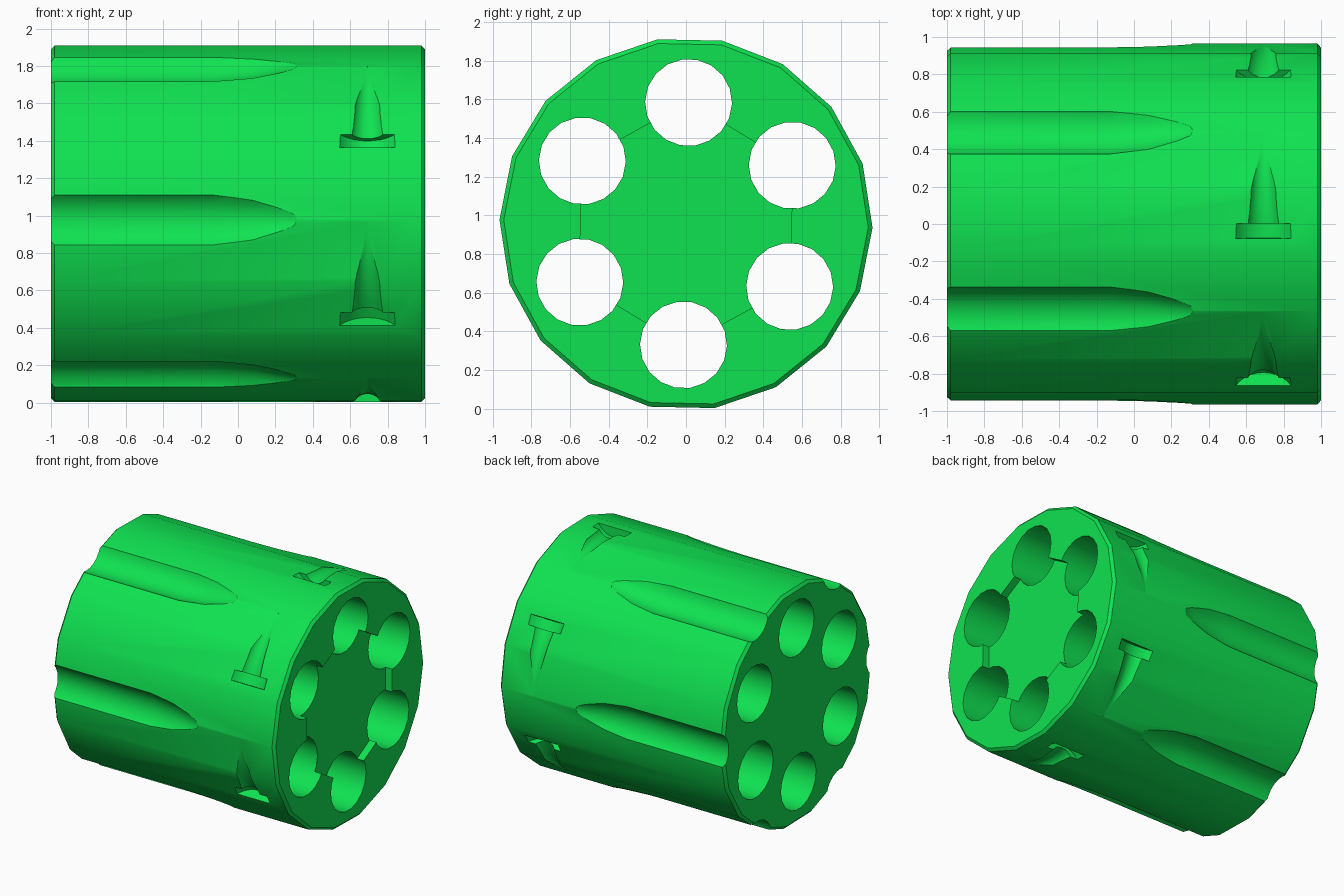
import bpy, bmesh, math
from mathutils import Vector

if "Cube" in bpy.data.objects:
    bpy.data.objects.remove(bpy.data.objects["Cube"])

CZ = 0.957                      # height of the axis
R = 0.965                       # outer radius
TILT = math.radians(-1.2)       # slight roll of the whole part
X = Vector((1, 0, 0))

green = bpy.data.materials.new("bright green")
green.diffuse_color = (0.005, 0.76, 0.082, 1)
green.use_nodes = True
green.node_tree.nodes["Principled BSDF"].inputs["Base Color"].default_value = green.diffuse_color


def radial(a):
    return Vector((0, math.cos(a), math.sin(a)))


def ring(center, u, v, r, n, phase=0.0):
    """Circle of n points around center in the plane of u and v."""
    return [center + r * (math.cos(phase + math.tau * i / n) * u
                          + math.sin(phase + math.tau * i / n) * v) for i in range(n)]


def loft(bm, rings):
    """Skin a list of equal rings into a closed solid."""
    rows = [[bm.verts.new(p) for p in r] for r in rings]
    n = len(rows[0])
    faces = [bm.faces.new(rows[0]), bm.faces.new(rows[-1])]
    for a, b in zip(rows, rows[1:]):
        for i in range(n):
            j = (i + 1) % n
            faces.append(bm.faces.new((a[i], a[j], b[j], b[i])))
    bmesh.ops.recalc_face_normals(bm, faces=faces)


def make(name, solids):
    bm = bmesh.new()
    for s in solids:
        loft(bm, s)
    mesh = bpy.data.meshes.new(name)
    bm.to_mesh(mesh)
    bm.free()
    mesh.materials.append(green)
    ob = bpy.data.objects.new(name, mesh)
    ob.location.z = CZ
    bpy.context.collection.objects.link(ob)
    return ob


def axial(profile, a, c, n, phase=0.0):
    """Solid of revolution along x, its axis at radius c and angle a."""
    y, z = Vector((0, 1, 0)), Vector((0, 0, 1))
    return [ring(radial(a) * c + X * x, y, z, r, n, phase) for x, r in profile]


sixths = [TILT + math.radians(60 * k) for k in range(6)]

# drum with chamfered ends
drum = make("drum", [axial([(-1, R - .022), (-.98, R), (.98, R), (1, R - .022)],
                           0, 0, 18, TILT)])

# six through chambers
chambers = make("chamber_cutter", [axial([(-1.2, .225), (1.2, .225)],
                a + math.radians(30), .627, 18, a) for a in sixths])

# hexagonal recess in the rear face
recess = make("recess_cutter", [axial([(.94, .63), (1.2, .63)], 0, 0, 6,
                                      TILT + math.radians(30))])

# six pointed flutes, running out of the front end
widths = [(-1.2, .145), (-.13, .145), (.08, .115), (.22, .065), (.3, .0)]
profile = [(x, math.hypot(w, .105)) for x, w in widths] + [(.38, .05)]
flutes = make("flute_cutter", [axial(profile, a, 1.06, 24) for a in sixths])

# six stop slots cut by short discs
slot_angles = [a + math.radians(33.5) for a in sixths]
discs = []
for a in slot_angles:
    t = Vector((0, -math.sin(a), math.cos(a)))
    discs.append([ring(radial(a) * 1.056 + t * s, X, radial(a), .18, 32)
                  for s in (-.04, .04)])
    for r in discs[-1]:
        for p in r:
            p.x += .692
slots = make("slot_cutter", discs)

# tapered lead-in groove beside every slot
leads = []
for a in slot_angles:
    rings = []
    for k in range(8):
        f = k / 7
        b = a - math.radians(1 + 32 * f)
        rings.append(ring(radial(b) * .998 + X * .692, X, radial(b),
                          .098 - .062 * f, 20))
    leads.append(rings)
lead_ins = make("lead_in_cutter", leads)

# carve the drum
cutters = [chambers, recess, flutes, slots, lead_ins]
for c in cutters:
    m = drum.modifiers.new(c.name, 'BOOLEAN')
    m.operation = 'DIFFERENCE'
    m.solver = 'EXACT'
    m.object = c
bpy.context.view_layer.update()
dg = bpy.context.evaluated_depsgraph_get()
carved = bpy.data.meshes.new_from_object(drum.evaluated_get(dg))
drum.modifiers.clear()
drum.data = carved
for c in cutters:
    bpy.data.objects.remove(c)
carved.materials.clear()
carved.materials.append(green)
carved.polygons.foreach_set("material_index", [0] * len(carved.polygons))

# smooth walls, sharp rims
bpy.context.view_layer.objects.active = drum
drum.select_set(True)
bpy.ops.object.shade_smooth_by_angle(angle=math.radians(28))
